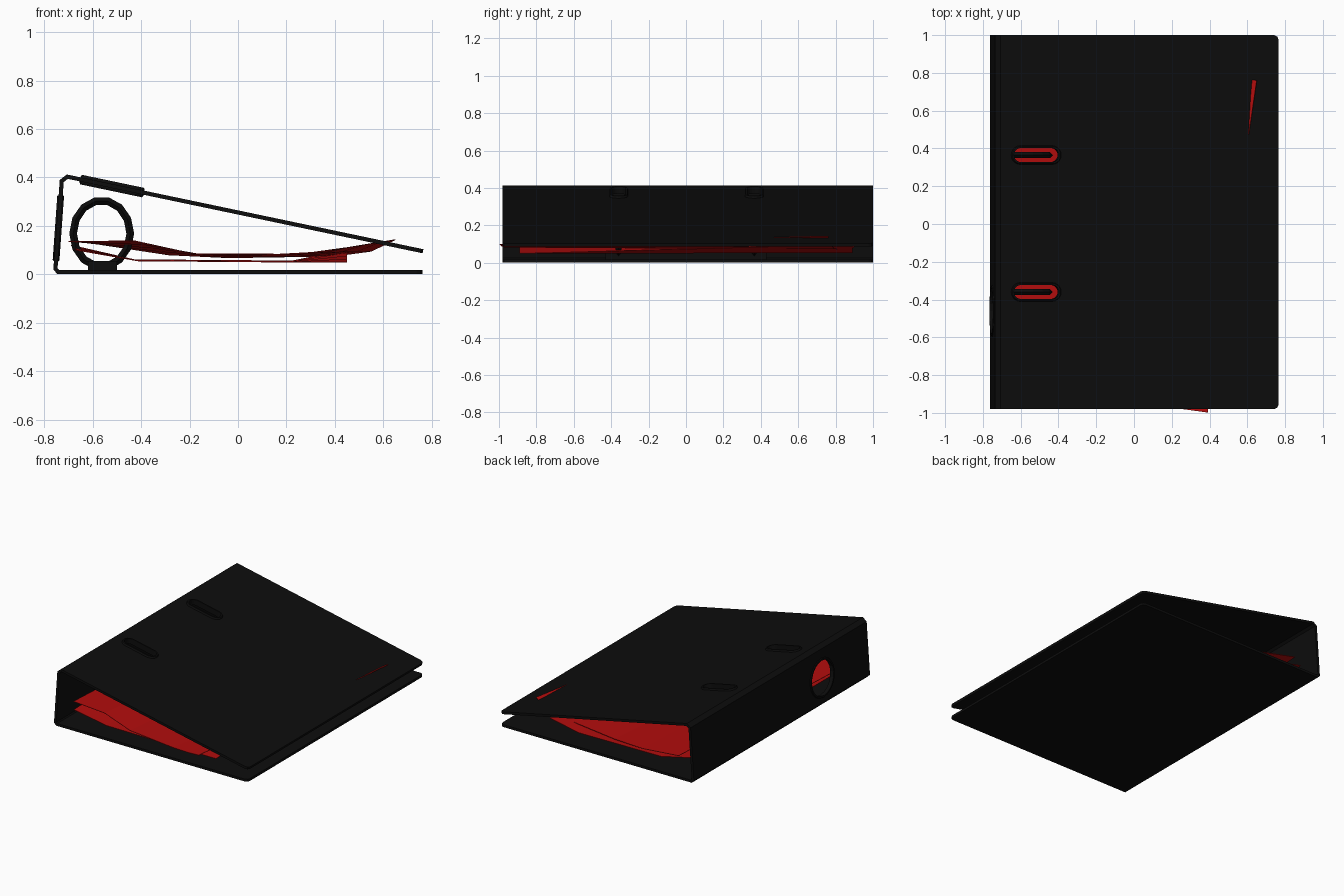
import bpy, bmesh, math
from mathutils import Vector, Matrix

if "Cube" in bpy.data.objects:
    bpy.data.objects.remove(bpy.data.objects["Cube"])


def material(name, rgb):
    m = bpy.data.materials.new(name)
    m.use_nodes = True
    m.diffuse_color = (*rgb, 1)
    m.node_tree.nodes["Principled BSDF"].inputs["Base Color"].default_value = (*rgb, 1)
    return m


BLACK = material("black board", (0.004, 0.004, 0.004))
RED = material("red paper", (0.45, 0.004, 0.004))


def make(name, bm, mat):
    bmesh.ops.recalc_face_normals(bm, faces=bm.faces)
    me = bpy.data.meshes.new(name)
    bm.to_mesh(me)
    bm.free()
    me.materials.append(mat)
    ob = bpy.data.objects.new(name, me)
    bpy.context.collection.objects.link(ob)
    return ob


def apply(ob, kind, **settings):
    mod = ob.modifiers.new(kind.lower(), kind)
    for key, value in settings.items():
        setattr(mod, key, value)
    bpy.context.view_layer.objects.active = ob
    bpy.ops.object.modifier_apply(modifier=mod.name)


def frame(centre, u, v):
    # Matrix whose local x and y lie in the panel and z sticks out of it
    u, v = Vector(u).normalized(), Vector(v).normalized()
    return Matrix.Translation(centre) @ Matrix((u, v, u.cross(v))).transposed().to_4x4()


def stadium(half, r, z, steps=10):
    # Rounded slot outline; a plain circle when half is zero
    pts = []
    for side in (1, -1):
        for i in range(steps + (half > 0)):
            a = math.pi * (i / steps - 0.5)
            pts.append(Vector((side * (half + r * math.cos(a)), side * r * math.sin(a), z)))
    return pts


def bridge(bm, loops, closed):
    # Quads between successive vertex loops
    for a, b in zip(loops, loops[1:] + loops[:1] if closed else loops[1:]):
        for i in range(len(a)):
            j = (i + 1) % len(a)
            bm.faces.new((a[i], a[j], b[j], b[i]))


def rim(name, mat4, half, r_in, r_out, depth):
    bm = bmesh.new()
    section = [(r_in, -depth), (r_in, depth), (r_out - 0.004, depth),
               (r_out, depth * 0.6), (r_out, -depth * 0.6), (r_out - 0.004, -depth)]
    bridge(bm, [[bm.verts.new(mat4 @ p) for p in stadium(half, r, z)] for r, z in section], True)
    return make(name, bm, BLACK)


def cut(ob, mat4, half, r):
    bm = bmesh.new()
    loops = [[bm.verts.new(mat4 @ p) for p in stadium(half, r, z)] for z in (-0.06, 0.06)]
    bridge(bm, loops, False)
    for loop in loops:
        bm.faces.new(loop)
    cutter = make("cutter", bm, BLACK)
    cutter.hide_render = True
    apply(ob, "BOOLEAN", operation="DIFFERENCE", object=cutter, solver="EXACT")
    bpy.data.objects.remove(cutter)


# Folded cover: base, spine and sloping lid from one strip
FRONT, BACK = -0.98, 1.0
fold = [(0.762, 0.009), (-0.742, 0.009), (-0.754, 0.022), (-0.728, 0.385),
        (-0.705, 0.403), (0.764, 0.095)]
bm = bmesh.new()
rows = [[bm.verts.new((x, y, z)) for y in (FRONT, BACK)] for x, z in fold]
for a, b in zip(rows, rows[1:]):
    bm.faces.new((a[0], b[0], b[1], a[1]))
bmesh.ops.bevel(bm, geom=rows[0] + rows[-1], offset=0.025, segments=2,
                affect="VERTICES", profile=0.5)
cover = make("folded_cover", bm, BLACK)
apply(cover, "SOLIDIFY", thickness=0.017, offset=0, use_even_offset=True)

# Slots in the lid, with raised rims
lid_dir = (1.469, 0, -0.308)
for name, y in (("front", -0.36), ("back", 0.365)):
    m = frame((-0.52, y, 0.364), lid_dir, (0, 1, 0))
    cut(cover, m, 0.085, 0.04)
    rim(name + "_slot_rim", m, 0.085, 0.037, 0.05, 0.02)

# Finger hole in the spine, with a rim
m = frame((-0.742, -0.46, 0.19), (0, -1, 0), (0.026, 0, 0.363))
cut(cover, m, 0, 0.127)
rim("finger_hole_rim", m, 0, 0.122, 0.137, 0.014)

# Binder rings: angular oval hoops with a square section
for name, y in (("front", -0.36), ("back", 0.365)):
    bm = bmesh.new()
    loops = []
    for i in range(14):
        a = 2 * math.pi * i / 14
        loops.append([bm.verts.new((-0.563 + (0.118 + d) * math.cos(a), y + w,
                                    0.168 + (0.137 + d) * math.sin(a)))
                      for d, w in ((-0.016, 0), (0, -0.016), (0.016, 0), (0, 0.016))])
    bridge(bm, loops, True)
    make(name + "_ring", bm, BLACK)

# Mechanism plate under the rings
bm = bmesh.new()
bmesh.ops.create_cube(bm, size=1, matrix=Matrix.Translation((-0.56, 0, 0.035)) @
                      Matrix.Diagonal((0.12, 0.86, 0.038, 1)))
make("ring_plate", bm, BLACK)


# Loose sheets: rows run front to back, each column is (fraction, front z, back z)
def sheet(name, corners, columns):
    fl, fr, br, bl = (Vector(c) for c in corners)
    bm = bmesh.new()
    grid = []
    for t, zf, zb in columns:
        f, b = fl.lerp(fr, t), bl.lerp(br, t)
        grid.append([bm.verts.new((*f.lerp(b, s / 4), zf + (zb - zf) * s / 4))
                     for s in range(5)])
    for a, b in zip(grid, grid[1:]):
        for i in range(4):
            bm.faces.new((a[i], b[i], b[i + 1], a[i + 1]))
    ob = make(name, bm, RED)
    apply(ob, "SOLIDIFY", thickness=0.003, offset=0)


sheet("upper_sheet", [(-0.70, -0.85), (0.39, -0.998), (0.65, 0.76), (-0.60, 0.94)],
      [(0, 0.135, 0.13), (0.25, 0.138, 0.08), (0.45, 0.085, 0.068),
       (0.8, 0.083, 0.075), (0.92, 0.09, 0.095), (1, 0.1, 0.143)])
sheet("lower_sheet", [(-0.67, -0.89), (0.45, -0.89), (0.45, 0.89), (-0.69, 0.89)],
      [(0, 0.1, 0.12), (0.23, 0.055, 0.06), (0.8, 0.05, 0.055), (1, 0.05, 0.1)])
